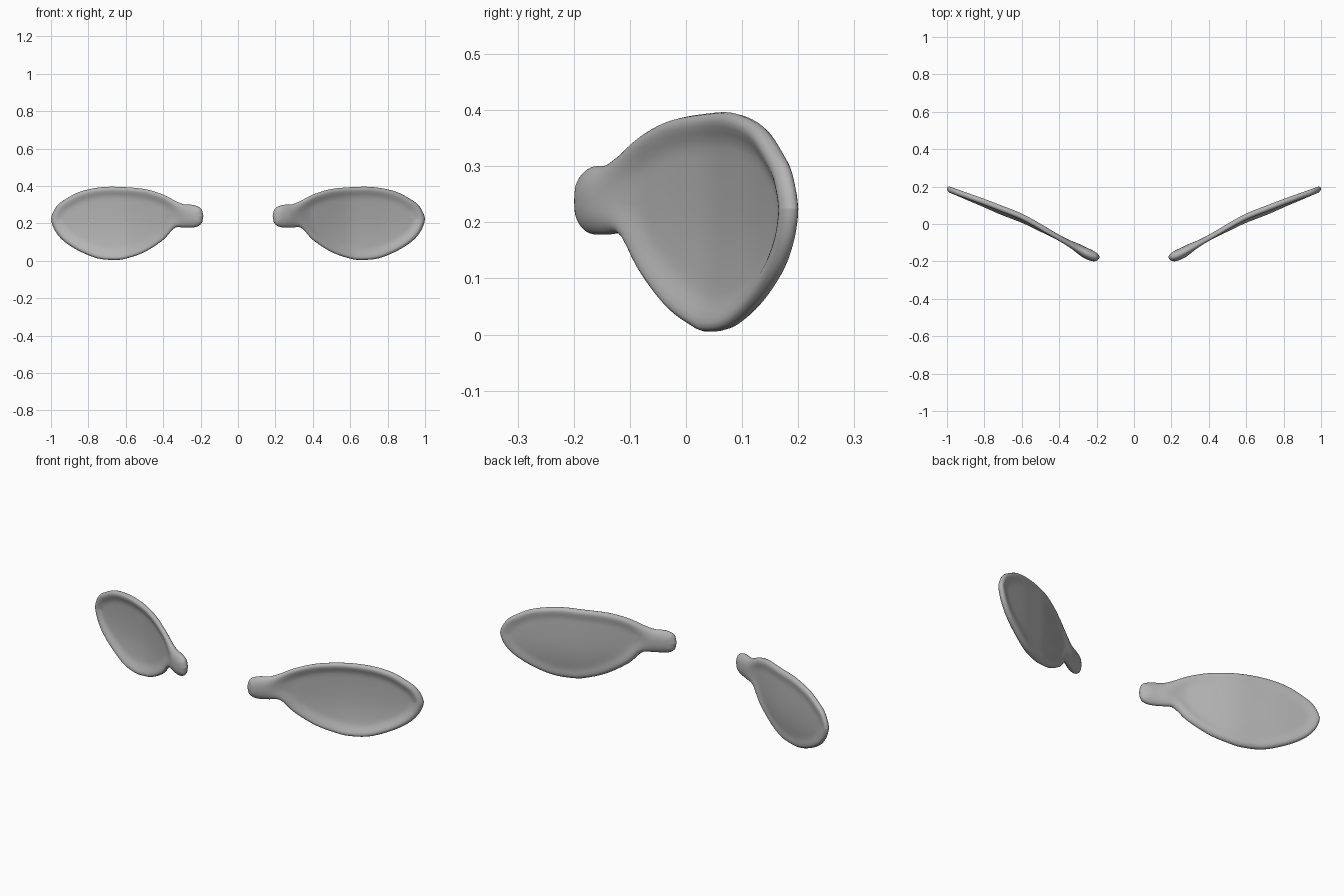
import bpy, bmesh, math
from mathutils import Vector

if "Cube" in bpy.data.objects:
    bpy.data.objects.remove(bpy.data.objects["Cube"])

# Front outline of one ear (x, z): lower and upper edge, inner end to tip
LOWER = [(.185, .24), (.195, .2), (.23, .18), (.29, .178), (.34, .176), (.4, .112), (.5, .047),
         (.6, .012), (.66, .005), (.75, .013), (.85, .053), (.93, .104), (.975, .155), (.995, .2), (1, .225)]
UPPER = [(.185, .24), (.198, .28), (.24, .299), (.29, .302), (.34, .323), (.4, .354), (.5, .384),
         (.65, .396), (.75, .391), (.85, .368), (.93, .325), (.965, .298), (.99, .258), (1, .225)]
# Centre surface depth: x -> y
DEPTH = [(.05, -.18), (.185, -.18), (.24, -.167), (.3, -.132), (.4, -.073), (.5, -.009),
         (.6, .048), (.8, .124), (1.0, .188), (1.1, .221)]
# Spine the rings shrink towards
SPINE = [(.1, .24), (.3, .24), (.45, .225), (.65, .2), (.88, .215), (1, .22)]


def smooth(a, b, x):
    t = min(max((x - a) / (b - a), 0), 1)
    return t * t * (3 - 2 * t)


def linear(table, x):
    for (x0, y0), (x1, y1) in zip(table, table[1:]):
        if x <= x1:
            return y0 + (y1 - y0) * (x - x0) / (x1 - x0)
    return table[-1][1]


def soft(table, x, reach):
    # averaged samples round off the bends
    return sum(linear(table, x + k * reach / 6) for k in range(-6, 7)) / 13


def chain(points):
    # Catmull-Rom curve through the points, as a dense polyline
    p = [Vector(q) for q in points]
    p = [p[0] * 2 - p[1]] + p + [p[-1] * 2 - p[-2]]
    out = []
    for a, b, c, d in zip(p, p[1:], p[2:], p[3:]):
        for k in range(6):
            t = k / 6
            out.append(.5 * (2 * b + (c - a) * t + (2 * a - 5 * b + 4 * c - d) * t * t
                             + (3 * b - a - 3 * c + d) * t ** 3))
    return out + [p[-2]]


# Resample both edges at the same x so upper and lower points pair up
M = 64
low, high = chain(LOWER), chain(UPPER)
xs = [.185 + .815 * (1 - math.cos(math.pi * k / M)) / 2 for k in range(M + 1)]
edge = [Vector((x, linear(low, x))) for x in xs]
edge += [Vector((x, linear(high, x))) for x in reversed(xs[1:-1])]
N = len(edge)


def edge_distance(p):
    best = 9
    for i in range(N):
        a, b = edge[i - 1], edge[i]
        t = min(max((p - a).dot(b - a) / (b - a).length_squared, 0), 1)
        best = min(best, (p - a - (b - a) * t).length)
    return best


def depth(p):
    # bent outwards, with the upper and lower edges cupped forwards
    v = (p.y - .21) / .2
    cup = (.027 if v < 0 else .01) * v * v * smooth(.3, .5, p.x)
    return soft(DEPTH, p.x, .04) - cup


def dome(d, radius):
    return math.sqrt(max(0, 1 - (1 - min(d / radius, 1)) ** 2))


def thickness(p, side):
    # rounded rim around a dished blade, blending into a rounded root
    d = edge_distance(p)
    floor = .004 if side < 0 else .009
    blade = .017 * dome(d, .018) + (floor - .017) * smooth(.014, .06, d)
    w = smooth(.27, .4, p.x)
    return .031 * dome(d, .055) * (1 - w) + blade * w


# Ear: concentric rings on the front and back sharing the outer edge
bm = bmesh.new()
STEPS = [.012, .04, .08, .13, .19, .26, .34, .43, .54, .68, .84, 1]
rim_ring = [bm.verts.new((p.x, depth(p), p.y)) for p in edge]
for side in (-1, 1):
    prev = rim_ring
    for s in STEPS:
        ring = []
        for p in edge:
            x = .24 + .66 * (p.x - .185) / .815
            q = p.lerp(Vector((x, soft(SPINE, x, .05))), s)
            ring.append(bm.verts.new((q.x, depth(q) + side * thickness(q, side), q.y)))
        for i in range(N):
            bm.faces.new((prev[i - 1], prev[i], ring[i], ring[i - 1]))
        prev = ring
# upper and lower halves meet exactly on the spine
bmesh.ops.remove_doubles(bm, verts=bm.verts, dist=.00002)
bmesh.ops.recalc_face_normals(bm, faces=bm.faces)
mesh = bpy.data.meshes.new("ears")
bm.to_mesh(mesh)
bm.free()
ears = bpy.data.objects.new("ears", mesh)
bpy.context.collection.objects.link(ears)
for f in mesh.polygons:
    f.use_smooth = True

# Dark grey colour
grey = bpy.data.materials.new("dark_grey")
grey.diffuse_color = (.46, .46, .46, 1)
grey.use_nodes = True
grey.node_tree.nodes["Principled BSDF"].inputs["Base Color"].default_value = grey.diffuse_color
mesh.materials.append(grey)

# Matching ear on the other side
m = ears.modifiers.new("mirror", 'MIRROR')
m.use_axis[0] = True
